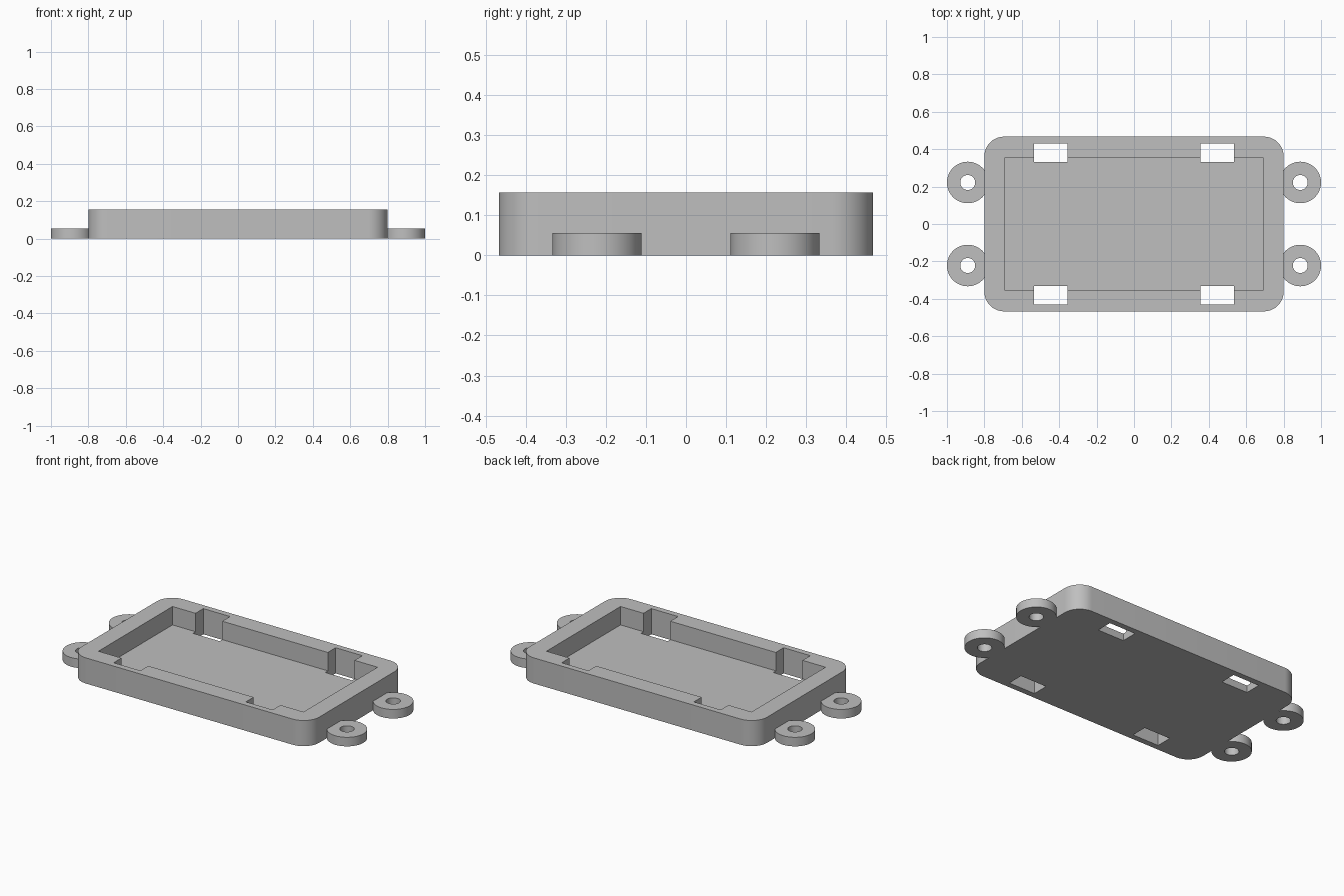
import bpy
import bmesh
from math import pi, radians, cos, sin

default = bpy.data.objects.get("Cube")
if default:
    bpy.data.objects.remove(default, do_unlink=True)

grey = bpy.data.materials.new("matte grey")
grey.use_nodes = True
COLOUR = (0.52, 0.52, 0.52, 1)
grey.diffuse_color = COLOUR
grey.node_tree.nodes["Principled BSDF"].inputs["Base Color"].default_value = COLOUR


def prism(name, outline, z0, z1):
    """Extrude a closed outline from z0 to z1."""
    bm = bmesh.new()
    base = bm.faces.new([bm.verts.new((x, y, z0)) for x, y in outline])
    top = bmesh.ops.extrude_face_region(bm, geom=[base])["geom"]
    for v in top:
        if isinstance(v, bmesh.types.BMVert):
            v.co.z = z1
    bmesh.ops.recalc_face_normals(bm, faces=bm.faces)
    mesh = bpy.data.meshes.new(name)
    bm.to_mesh(mesh)
    bm.free()
    mesh.materials.append(grey)
    obj = bpy.data.objects.new(name, mesh)
    bpy.context.collection.objects.link(obj)
    return obj


def rectangle(cx, cy, hx, hy):
    return [(cx - hx, cy - hy), (cx + hx, cy - hy), (cx + hx, cy + hy), (cx - hx, cy + hy)]


def rounded(hx, hy, r, steps=12):
    pts = []
    for i, (sx, sy) in enumerate([(1, 1), (-1, 1), (-1, -1), (1, -1)]):
        for k in range(steps + 1):
            a = (i + k / steps) * pi / 2
            pts.append((sx * (hx - r) + r * cos(a), sy * (hy - r) + r * sin(a)))
    return pts


def circle(cx, cy, r, n=64):
    return [(cx + r * cos(2 * pi * k / n), cy + r * sin(2 * pi * k / n)) for k in range(n)]


def activate(obj):
    bpy.ops.object.select_all(action="DESELECT")
    obj.select_set(True)
    bpy.context.view_layer.objects.active = obj


def cut(obj, cutter):
    """Subtract the cutter and discard it."""
    cutter.hide_render = True
    mod = obj.modifiers.new("cut", "BOOLEAN")
    mod.operation = "DIFFERENCE"
    mod.solver = "EXACT"
    mod.object = cutter
    activate(obj)
    bpy.ops.object.modifier_apply(modifier=mod.name)
    bpy.data.objects.remove(cutter, do_unlink=True)


def smooth(obj):
    activate(obj)
    bpy.ops.object.shade_smooth_by_angle(angle=radians(30))


HALF_X, HALF_Y, HEIGHT, FLOOR = 0.8, 0.467, 0.156, 0.044
SIDES = [(sx, sy) for sx in (-1, 1) for sy in (-1, 1)]

# Tray with a rectangular recess and four clip slots through the floor
tray = prism("tray", rounded(HALF_X, HALF_Y, 0.105), 0, HEIGHT)
cut(tray, prism("recess_cutter", rectangle(0, 0, 0.69, 0.356), FLOOR, 0.3))
for sx, sy in SIDES:
    cut(tray, prism("slot_cutter", rectangle(sx * 0.445, sy * 0.381, 0.09, 0.05), -0.1, 0.3))
smooth(tray)

# Mounting lugs with screw holes, trimmed flush with the tray ends
for sx, sy in SIDES:
    name = f"mounting_lug_{'left' if sx > 0 else 'right'}_{'back' if sy > 0 else 'front'}"
    cx, cy = sx * 0.889, sy * 0.222
    lug = prism(name, circle(cx, cy, 0.111), 0, 0.055)
    cut(lug, prism("hole_cutter", circle(cx, cy, 0.04, 48), -0.1, 0.2))
    cut(lug, prism("trim_cutter", rectangle(sx * 0.6, cy, 0.2, 0.2), -0.1, 0.2))
    smooth(lug)
